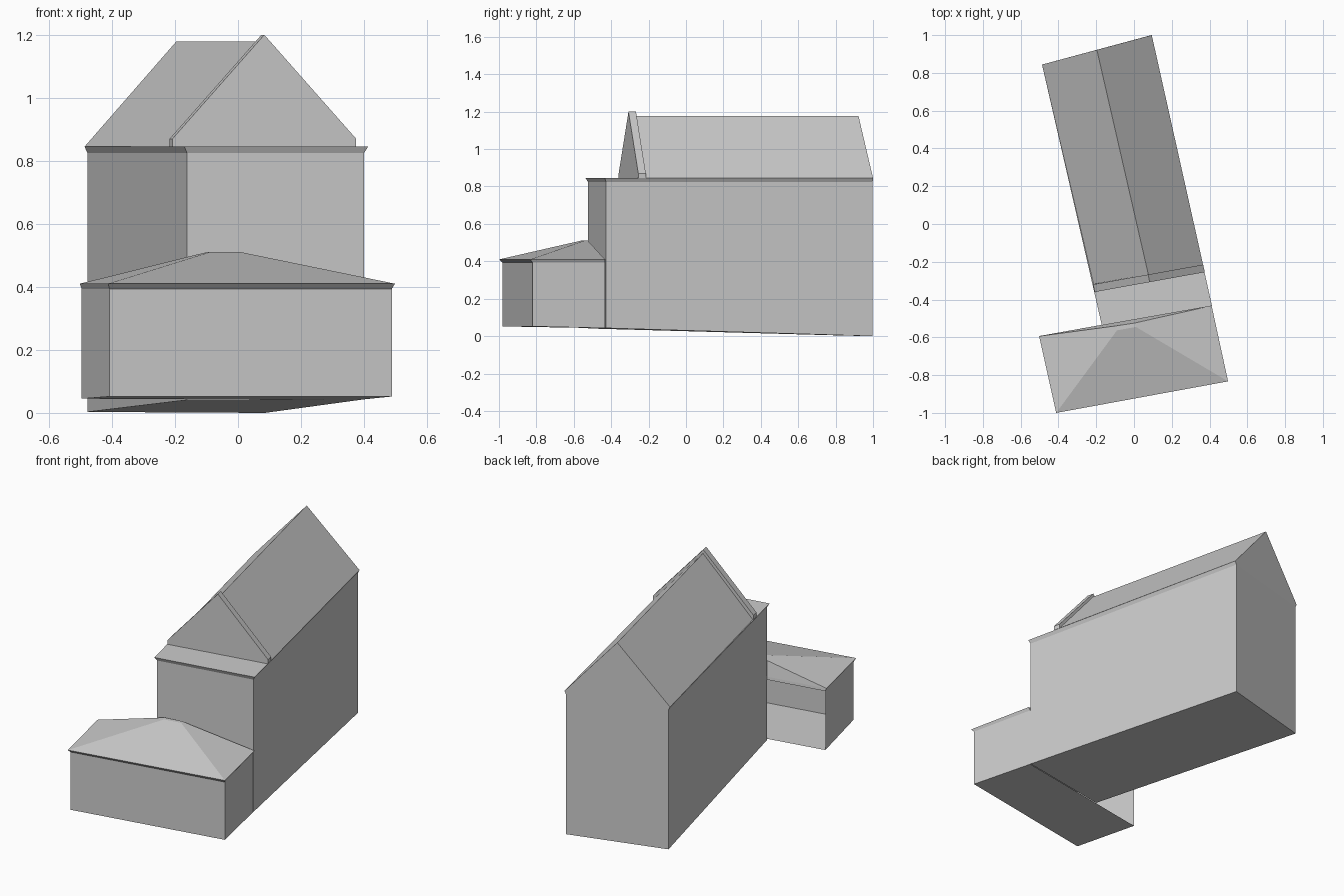
import bpy, bmesh

if "Cube" in bpy.data.objects:
    bpy.data.objects.remove(bpy.data.objects["Cube"])


def loft(name, rings, skip=(), caps=(True, True)):
    """Join matching rings of points; skip holds (level, side) faces left open."""
    bm = bmesh.new()
    vs = [[bm.verts.new(p) for p in r] for r in rings]
    n = len(rings[0])
    marked = []
    for k in range(len(vs) - 1):
        for i in range(n):
            j = (i + 1) % n
            f = bm.faces.new((vs[k][i], vs[k][j], vs[k + 1][j], vs[k + 1][i]))
            if (k, i) in skip:
                marked.append(f)
    if caps[0]:
        bm.faces.new(vs[0][::-1])
    if caps[1]:
        bm.faces.new(vs[-1])
    bmesh.ops.recalc_face_normals(bm, faces=bm.faces)
    bmesh.ops.delete(bm, geom=marked, context='FACES_ONLY')
    me = bpy.data.meshes.new(name)
    bm.to_mesh(me)
    bm.free()
    ob = bpy.data.objects.new(name, me)
    bpy.context.collection.objects.link(ob)
    return ob


def level(plan, z):
    """Place a plan outline at one height, or at one height per corner."""
    zs = z if isinstance(z, (list, tuple)) else [z] * len(plan)
    return [(x, y, h) for (x, y), h in zip(plan, zs)]


def gable(left, right, z_eave, z_ridge, kerb=0.0):
    """Gable outline between two plan points, with optional upright kerb."""
    mid = ((left[0] + right[0]) / 2, (left[1] + right[1]) / 2)
    pts = [(*left, z_eave), (*right, z_eave)]
    if kerb:
        pts.append((*right, z_eave + kerb))
    pts.append((*mid, z_ridge))
    if kerb:
        pts.append((*left, z_eave + kerb))
    return pts


# Corner order: front left, front right, back right, back left
# Main hall with flared cornice, standing on sloping ground
wall = [(-0.162, -0.525), (0.40, -0.428), (0.085, 0.998), (-0.478, 0.846)]
eave = [(-0.17, -0.537), (0.413, -0.434), (0.094, 1.0), (-0.487, 0.844)]
loft("main_hall", [level(wall, [0.041, 0.043, 0.0, 0.003]),
                   level(wall, 0.825), level(eave, 0.845)])

# Main pitched roof
loft("main_roof", [gable((-0.214, -0.318), (0.366, -0.217), 0.845, 1.178),
                   gable((-0.487, 0.844), (0.094, 1.0), 0.845, 1.178)])

# Raised gable parapet
loft("gable_parapet", [gable((-0.208, -0.36), (0.375, -0.255), 0.845, 1.20, 0.025),
                       gable((-0.217, -0.32), (0.366, -0.215), 0.845, 1.20, 0.025)])

# Low front annex: flared cornice, hipped roof, open rear wall
a_wall = [(-0.408, -0.982), (0.488, -0.82), (0.40, -0.432), (-0.496, -0.592)]
a_eave = [(-0.412, -1.0), (0.498, -0.833), (0.411, -0.433), (-0.502, -0.594)]
a_top = [(-0.09, -0.563), (0.01, -0.545), (0.0, -0.525), (-0.10, -0.54)]
loft("annex", [level(a_wall, [0.052, 0.052, 0.043, 0.045]), level(a_wall, 0.393),
               level(a_eave, 0.41), level(a_top, 0.51)], skip={(0, 2)})
